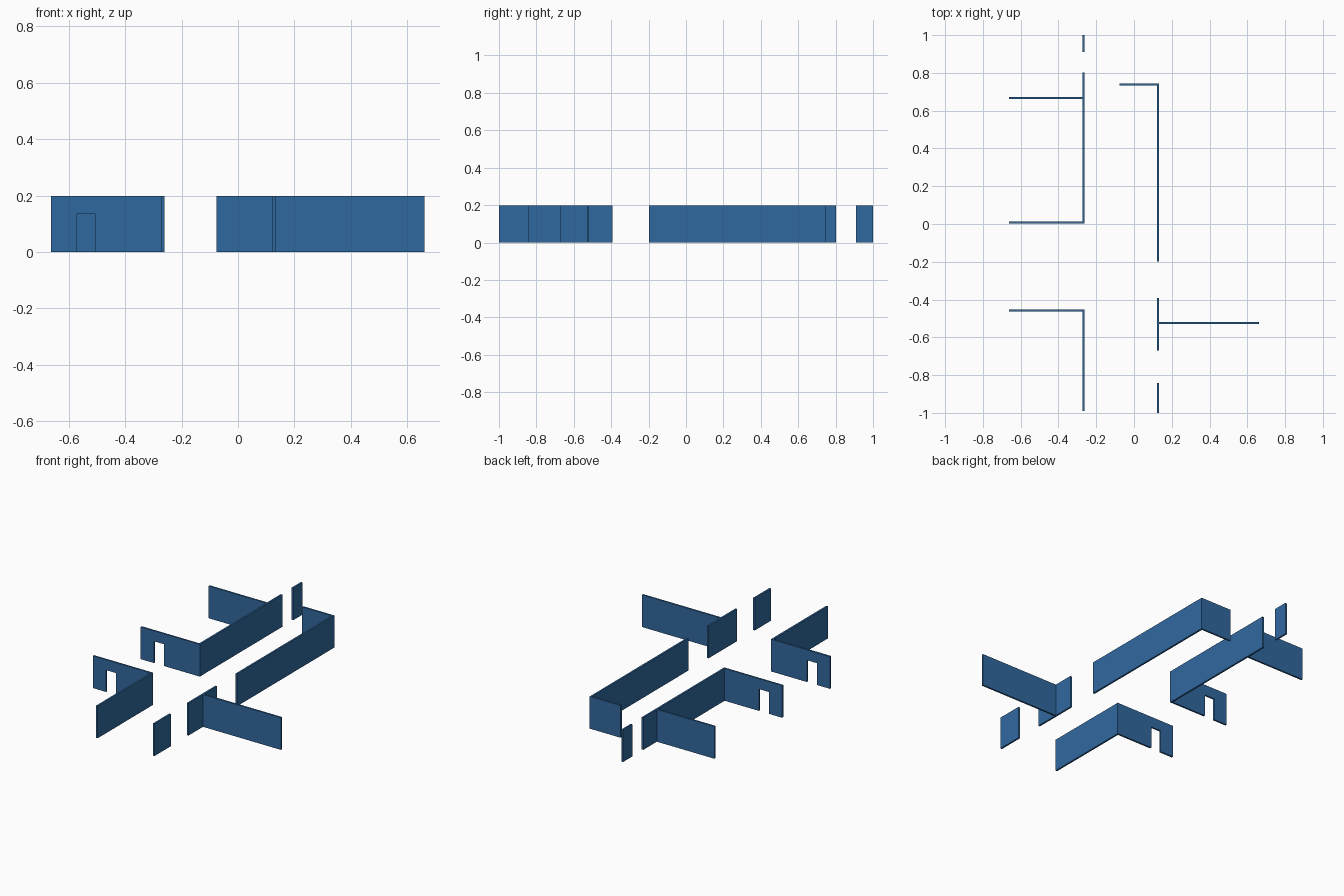
import bpy, bmesh

if "Cube" in bpy.data.objects:
    bpy.data.objects.remove(bpy.data.objects["Cube"])

H = 0.198          # wall height
T = 0.011          # wall thickness
LX, RX = -0.272, 0.122   # near (low-x) faces of the two corridor walls
DOOR = (-0.573, -0.505, 0.134)   # doorway start, end, height

mat = bpy.data.materials.new("wall_blue")
mat.diffuse_color = (0.03, 0.14, 0.35, 1)
mat.use_nodes = True
mat.node_tree.nodes["Principled BSDF"].inputs["Base Color"].default_value = mat.diffuse_color


def prism(name, profile, y0, y1):
    """Extrude an x-z profile from y0 to y1."""
    bm = bmesh.new()
    face = bm.faces.new([bm.verts.new((x, y0, z)) for x, z in profile])
    new = bmesh.ops.extrude_face_region(bm, geom=[face])["geom"]
    bmesh.ops.translate(bm, vec=(0, y1 - y0, 0),
                        verts=[v for v in new if isinstance(v, bmesh.types.BMVert)])
    bmesh.ops.recalc_face_normals(bm, faces=bm.faces)
    mesh = bpy.data.meshes.new(name)
    bm.to_mesh(mesh)
    bm.free()
    mesh.materials.append(mat)
    obj = bpy.data.objects.new(name, mesh)
    bpy.context.collection.objects.link(obj)


def wall(name, x0, x1, y0, y1):
    prism(name, [(x0, 0), (x1, 0), (x1, H), (x0, H)], y0, y1)


def door_wall(name, x0, x1, y0):
    a, b, h = DOOR
    prism(name, [(x0, 0), (a, 0), (a, h), (b, h), (b, 0), (x1, 0), (x1, H), (x0, H)],
          y0, y0 + T)


# Corridor walls, broken by openings
for i, (y0, y1) in enumerate([(-0.99, -0.452), (0.002, 0.803), (0.91, 1.0)]):
    wall(f"left_corridor_wall_{i + 1}", LX, LX + T, y0, y1)
for i, (y0, y1) in enumerate([(-1.0, -0.842), (-0.67, -0.393), (-0.198, 0.745)]):
    wall(f"right_corridor_wall_{i + 1}", RX, RX + T, y0, y1)

# Left room partitions, two with doorways
door_wall("front_left_door_wall", -0.663, LX, -0.463)
door_wall("middle_left_door_wall", -0.663, LX, 0.002)
wall("back_left_partition", -0.663, LX, 0.661, 0.661 + T)

# Right room partition and the short return across the corridor
wall("right_partition", RX + T, 0.662, -0.53, -0.53 + T)
wall("back_return_wall", -0.077, RX, 0.745 - T, 0.745)
